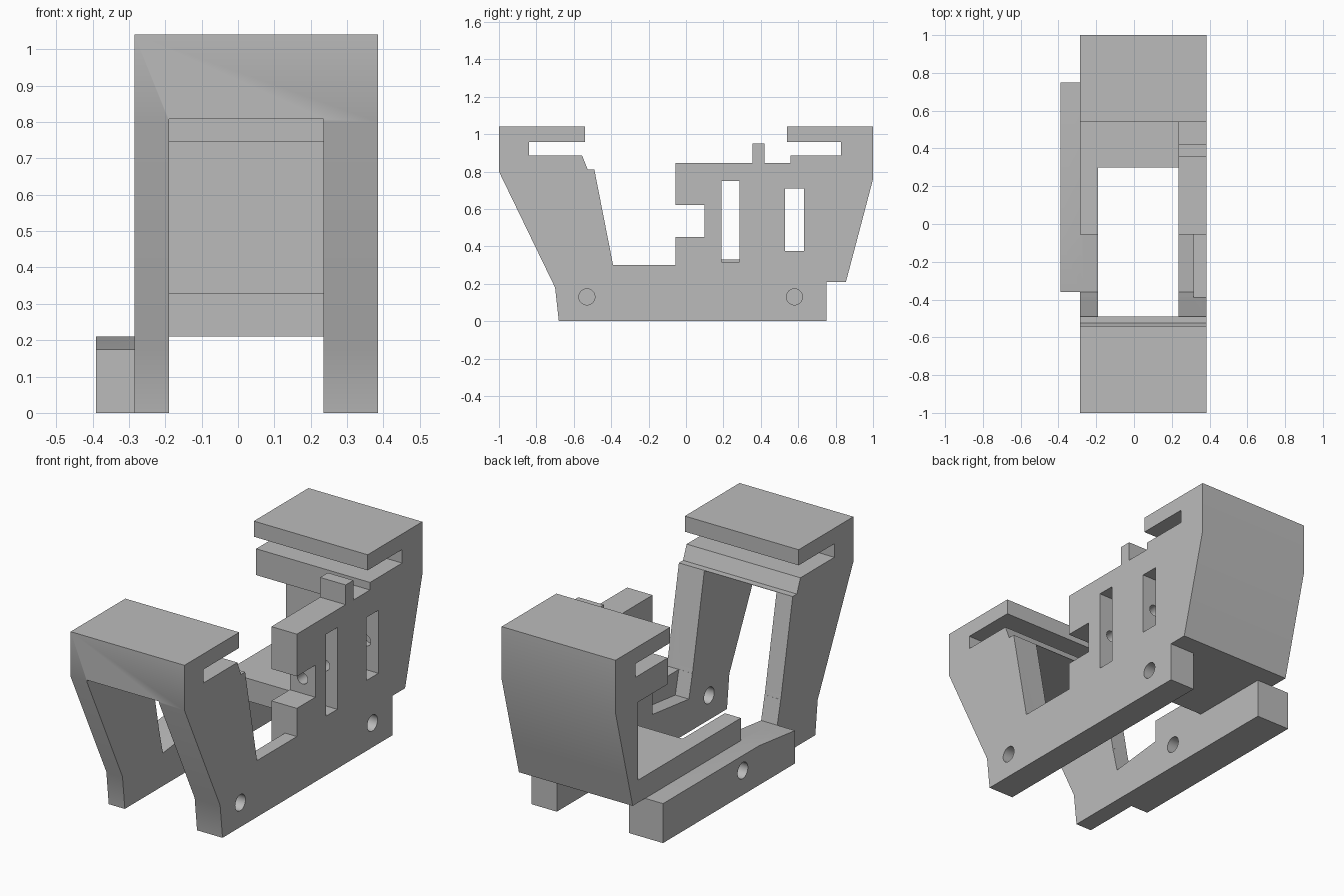
import bpy
import bmesh
from math import radians
from mathutils import Matrix

cube = bpy.data.objects.get("Cube")
if cube:
    bpy.data.objects.remove(cube, do_unlink=True)

grey = bpy.data.materials.new("plain_grey")
grey.use_nodes = True
COLOUR = (0.5, 0.5, 0.5, 1)
grey.diffuse_color = COLOUR
grey.node_tree.nodes["Principled BSDF"].inputs["Base Color"].default_value = COLOUR


def finish(name, bm):
    bmesh.ops.recalc_face_normals(bm, faces=bm.faces[:])
    mesh = bpy.data.meshes.new(name)
    bm.to_mesh(mesh)
    bm.free()
    mesh.materials.append(grey)
    obj = bpy.data.objects.new(name, mesh)
    bpy.context.collection.objects.link(obj)
    return obj


def extrude_x(name, profile, x0, x1):
    """Side profile of (y, z) points pulled along x."""
    bm = bmesh.new()
    face = bm.faces.new([bm.verts.new((x0, y, z)) for y, z in profile])
    new = bmesh.ops.extrude_face_region(bm, geom=[face])["geom"]
    verts = [v for v in new if isinstance(v, bmesh.types.BMVert)]
    bmesh.ops.translate(bm, verts=verts, vec=(x1 - x0, 0, 0))
    return finish(name, bm)


def box(name, x0, x1, y0, y1, z0, z1):
    return extrude_x(name, [(y0, z0), (y1, z0), (y1, z1), (y0, z1)], x0, x1)


def rod(name, centre, radius, length, axis):
    bm = bmesh.new()
    turn = Matrix.Rotation(radians(90), 4, "Y" if axis == "X" else "X")
    bmesh.ops.create_cone(bm, cap_ends=True, segments=32, radius1=radius, radius2=radius,
                          depth=length, matrix=Matrix.Translation(centre) @ turn)
    return finish(name, bm)


def combine(target, tool, operation):
    mod = target.modifiers.new(tool.name, "BOOLEAN")
    mod.operation, mod.solver, mod.object = operation, "EXACT", tool
    bpy.context.view_layer.objects.active = target
    bpy.ops.object.modifier_apply(modifier=mod.name)
    bpy.data.objects.remove(tool, do_unlink=True)


LEFT, RIGHT = -0.285, 0.385      # body sides
IN_L, IN_R = -0.19, 0.235        # inner faces of the side walls
OUT = -0.5                       # beyond the body for open cuts

# Body: full side silhouette with both hooked ends
outline = [
    (-0.68, 0), (0.75, 0), (0.75, 0.21), (0.855, 0.21), (0.9, 0.38), (1, 0.76), (1, 1.04),
    (0.54, 1.04), (0.54, 0.957), (0.83, 0.957), (0.83, 0.885), (0.56, 0.885), (0.56, 0.845),
    (0.42, 0.845), (0.42, 0.95), (0.355, 0.95), (0.355, 0.845), (-0.055, 0.845),
    (-0.055, 0.62), (0.1, 0.62), (0.1, 0.45), (-0.055, 0.45), (-0.055, 0.3), (-0.39, 0.3),
    (-0.49, 0.81), (-0.525, 0.81), (-0.555, 0.885), (-0.84, 0.885), (-0.84, 0.957),
    (-0.54, 0.957), (-0.54, 1.04), (-1, 1.04), (-1, 0.8), (-0.7, 0.18)]
body = extrude_x("bracket_body", outline, LEFT, RIGHT)

# Side rail along the low wall
rail = extrude_x("side_rail", [(-0.36, 0), (0.75, 0), (0.75, 0.21), (-0.055, 0.21),
                               (-0.36, 0.175)], -0.39, LEFT + 0.02)

cutters = [
    # Low wall: open above the rear floor
    box("rear_chamber", OUT, IN_R, -0.2, 0.81, 0.33, 0.745),
    box("rear_opening", OUT, IN_R, -0.2, 0.56, 0.33, 0.9565),
    # Central well, front window and space beneath the rear floor
    box("central_well", IN_L, IN_R, -1.1, 0.3, -0.1, 0.808),
    box("under_floor", IN_L, IN_R, 0.2, 0.95, -0.1, 0.21),
    # Lowered sill on the inside of the walls
    extrude_x("sill", [(-0.36, 0.175), (-0.055, 0.21), (-0.055, 0.32), (-0.394, 0.32)],
              OUT, 0.315),
    # Slots in the tall wall
    box("front_slot", IN_R - 0.01, 0.5, 0.19, 0.285, 0.315, 0.75),
    box("rear_slot", IN_R - 0.01, 0.5, 0.53, 0.63, 0.375, 0.71),
    # Screw holes and lengthwise pin bore
    rod("front_hole", (0.31, -0.53, 0.13), 0.043, 0.3, "X"),
    rod("rear_hole", (0.31, 0.58, 0.13), 0.043, 0.3, "X"),
    rod("pin_bore", (0.31, 0.35, 0.53), 0.03, 0.64, "Y"),
]
for cutter in cutters:
    combine(body, cutter, "DIFFERENCE")
combine(body, rail, "UNION")
combine(body, rod("rail_hole", (-0.29, 0.08, 0.13), 0.043, 0.4, "X"), "DIFFERENCE")

# Soft shading over gentle bends, crisp edges elsewhere
bpy.ops.object.select_all(action="DESELECT")
body.select_set(True)
bpy.context.view_layer.objects.active = body
bpy.ops.object.shade_smooth_by_angle(angle=radians(30))
